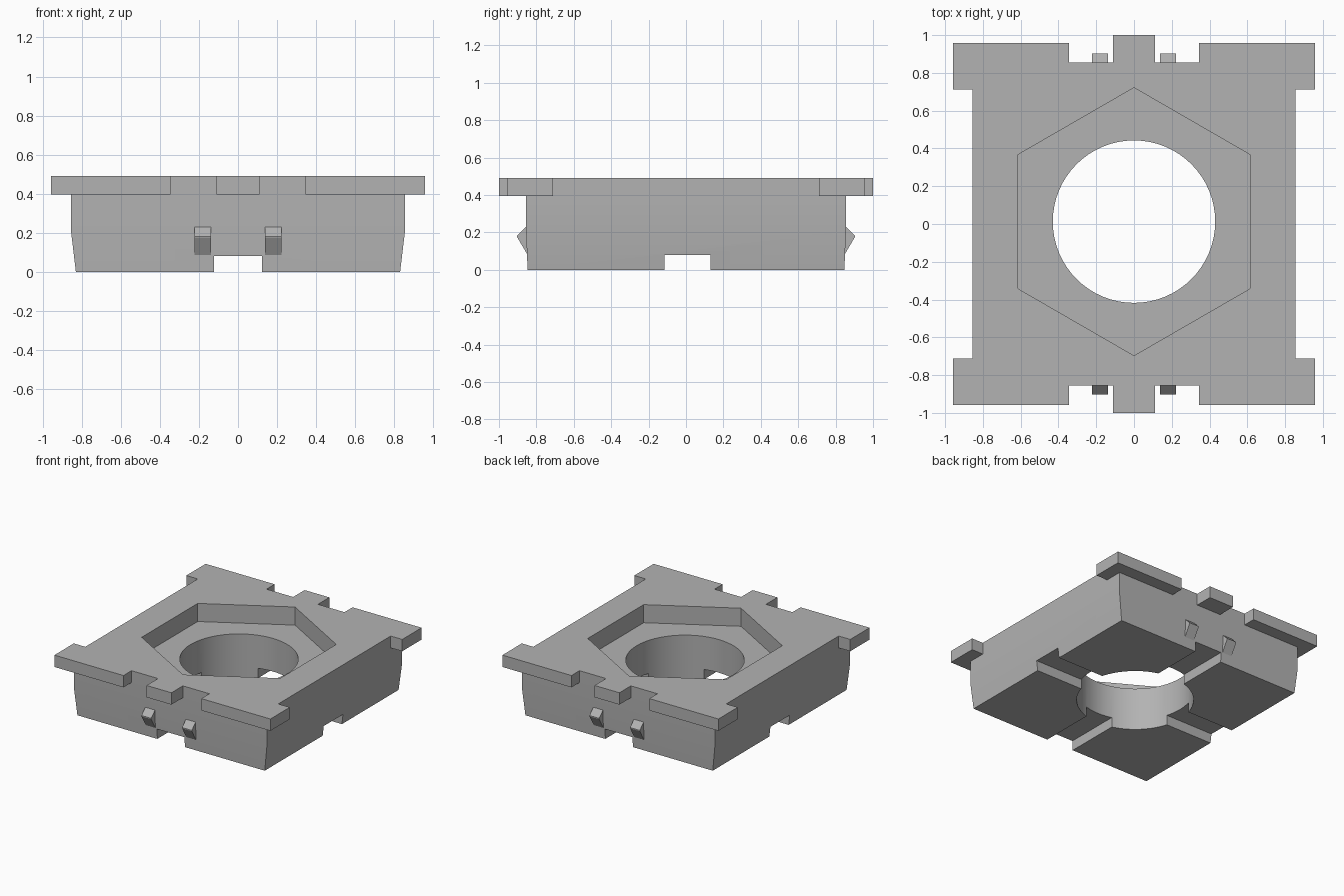
import bpy, bmesh, math

if "Cube" in bpy.data.objects:
    bpy.data.objects.remove(bpy.data.objects["Cube"])

grey = bpy.data.materials.new("plain_grey")
grey.diffuse_color = (0.45, 0.45, 0.45, 1)
grey.use_nodes = True
grey.node_tree.nodes["Principled BSDF"].inputs["Base Color"].default_value = grey.diffuse_color
CY = 0.0125          # y centre of the pocket and bore


def loft(name, rings):
    """Closed solid through rings of equal point count."""
    bm = bmesh.new()
    loops = [[bm.verts.new(p) for p in r] for r in rings]
    n = len(loops[0])
    bm.faces.new(loops[0][::-1])
    bm.faces.new(loops[-1])
    for a, b in zip(loops, loops[1:]):
        for i in range(n):
            j = (i + 1) % n
            bm.faces.new((a[i], a[j], b[j], b[i]))
    bmesh.ops.recalc_face_normals(bm, faces=bm.faces)
    me = bpy.data.meshes.new(name)
    bm.to_mesh(me)
    bm.free()
    me.materials.append(grey)
    ob = bpy.data.objects.new(name, me)
    bpy.context.collection.objects.link(ob)
    return ob


def prism(name, outline, z0, z1):
    return loft(name, [[(x, y, z) for x, y in outline] for z in (z0, z1)])


def rect(x, y, cy=0.0):
    return [(-x, cy - y), (x, cy - y), (x, cy + y), (-x, cy + y)]


def ngon(n, r):
    return [(r * math.sin(2 * math.pi * i / n), CY + r * math.cos(2 * math.pi * i / n))
            for i in range(n)]


def combine(target, tool, op):
    mod = target.modifiers.new(tool.name, 'BOOLEAN')
    mod.operation, mod.object, mod.solver = op, tool, 'EXACT'
    bpy.context.view_layer.objects.active = target
    bpy.ops.object.modifier_apply(modifier=mod.name)
    bpy.data.objects.remove(tool)


# Body block, drafted inwards towards the bottom
levels = [(0.0, 0.83, 0.847), (0.21, 0.855, 0.855), (0.45, 0.855, 0.855)]
body = loft("body", [[(x, y, z) for x, y in rect(hx, hy)] for z, hx, hy in levels])

# Top plate with corner ears and centre tabs, mirrored from one quarter
quarter = [(0.855, 0.712), (0.957, 0.712), (0.957, 0.957), (0.345, 0.957),
           (0.345, 0.855), (0.11, 0.855), (0.11, 1.0)]
half = quarter + [(-x, y) for x, y in reversed(quarter)]
outline = half + [(-x, -y) for x, y in half]
combine(body, prism("top_plate", outline, 0.395, 0.49), 'UNION')

# Hexagonal pocket, round bore and crossed channels underneath
combine(body, prism("hex_pocket", ngon(6, 0.709), 0.345, 0.7), 'DIFFERENCE')
combine(body, prism("bore", ngon(64, 0.43), -0.2, 0.7), 'DIFFERENCE')
combine(body, prism("channel_y", rect(0.122, 1.2), -0.2, 0.08), 'DIFFERENCE')
combine(body, prism("channel_x", rect(1.2, 0.122, 0.008), -0.2, 0.08), 'DIFFERENCE')

bpy.ops.object.select_all(action='DESELECT')
body.select_set(True)
bpy.context.view_layer.objects.active = body
bpy.ops.object.shade_smooth_by_angle(angle=math.radians(20))

# Wedge-shaped snap clips on the front and back
for side, sy in (("front", -1), ("back", 1)):
    for hand, cx in (("left", -0.18), ("right", 0.18)):
        wedge = [(0.85, 0.085), (0.903, 0.175), (0.903, 0.182), (0.85, 0.235)]
        loft(f"{side}_{hand}_clip",
             [[(cx + dx, sy * y, z) for y, z in wedge] for dx in (-0.043, 0.043)])
